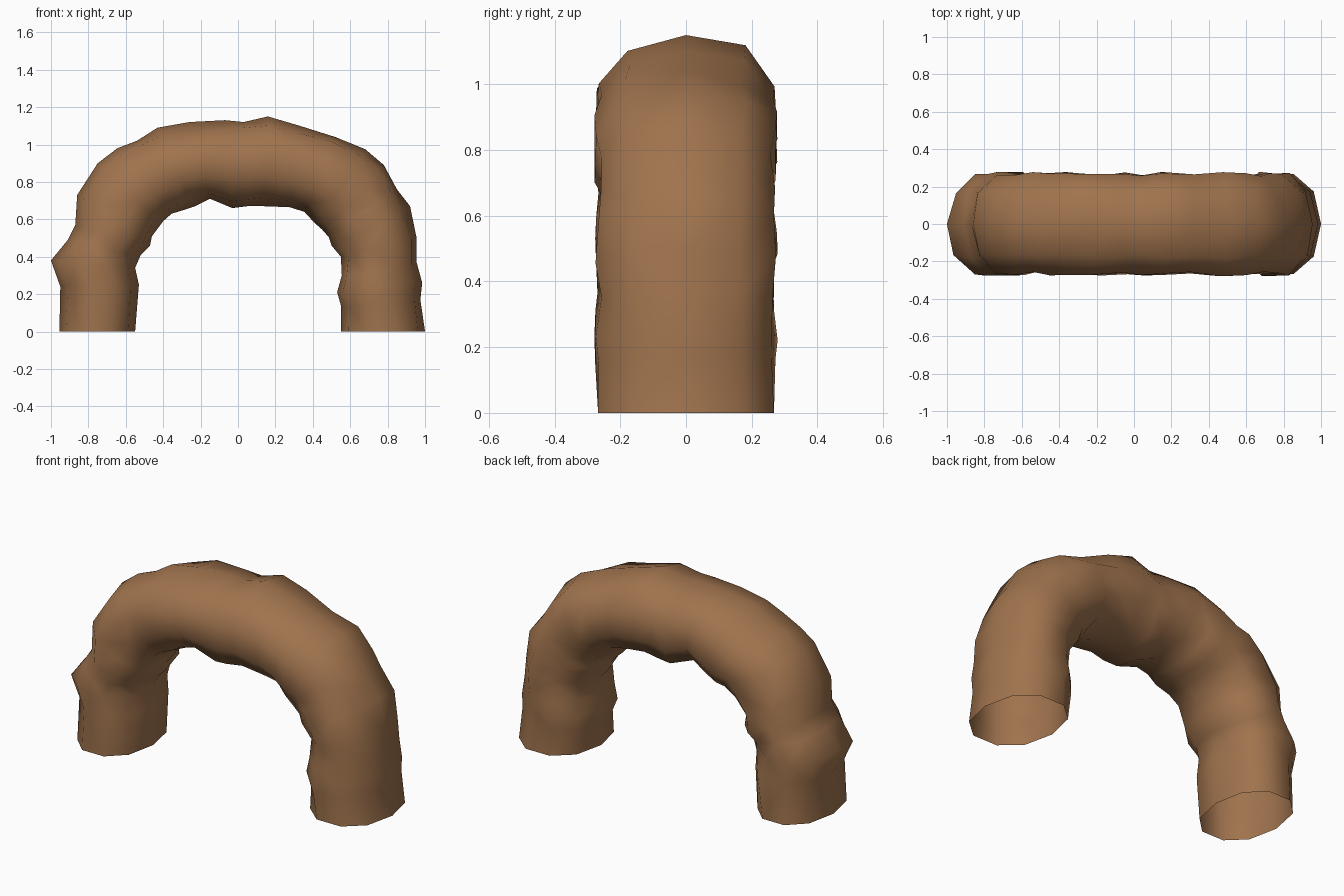
import bpy, bmesh, math, random
from mathutils import Vector

if "Cube" in bpy.data.objects:
    bpy.data.objects.remove(bpy.data.objects["Cube"])

random.seed(4)
SIDES = 10
HALF_DEPTH = 0.28

# Stations along the arch: outer x, outer z, inner x, inner z
STATIONS = [
    (-0.955, 0.00, -0.55, 0.00), (-0.95, 0.24, -0.53, 0.25),
    (-1.00, 0.38, -0.55, 0.34), (-0.91, 0.49, -0.52, 0.41),
    (-0.87, 0.57, -0.47, 0.46), (-0.86, 0.73, -0.46, 0.51),
    (-0.75, 0.90, -0.40, 0.59), (-0.645, 0.98, -0.355, 0.63),
    (-0.54, 1.02, -0.29, 0.65), (-0.43, 1.09, -0.23, 0.67),
    (-0.26, 1.12, -0.15, 0.71), (-0.07, 1.13, -0.03, 0.66),
    (0.03, 1.12, 0.05, 0.67), (0.16, 1.15, 0.14, 0.67),
    (0.33, 1.10, 0.275, 0.665), (0.52, 1.04, 0.355, 0.64),
    (0.68, 0.975, 0.41, 0.58), (0.78, 0.89, 0.45, 0.545),
    (0.85, 0.76, 0.485, 0.505), (0.92, 0.67, 0.50, 0.46),
    (0.955, 0.50, 0.55, 0.40), (0.955, 0.37, 0.555, 0.30),
    (0.985, 0.26, 0.53, 0.21), (0.975, 0.17, 0.55, 0.14),
    (1.00, 0.00, 0.55, 0.00),
]


def bulge(v):
    """Slightly squared-off circle coordinate."""
    return math.copysign(abs(v) ** 0.9, v) if abs(v) > 1e-6 else 0.0


clay = bpy.data.materials.new("brown_earth")
clay.diffuse_color = (0.35, 0.172, 0.075, 1)
clay.use_nodes = True
clay.node_tree.nodes["Principled BSDF"].inputs["Base Color"].default_value = clay.diffuse_color

# Rough open tube swept along the stations
bm = bmesh.new()
rings = []
for n, (ox, oz, ix, iz) in enumerate(STATIONS):
    outer, inner = Vector((ox, 0, oz)), Vector((ix, 0, iz))
    centre, radial = (outer + inner) / 2, (outer - inner) / 2
    at_foot = n in (0, len(STATIONS) - 1)
    ring = []
    for k in range(SIDES):
        a = 2 * math.pi * k / SIDES
        p = centre + radial * bulge(math.cos(a))
        p.y = HALF_DEPTH * bulge(math.sin(a))
        # Lumpy flanks; the crest, underside line and feet stay put
        if k not in (0, SIDES // 2) and not at_foot:
            p += Vector([random.uniform(-0.012, 0.012) for _ in range(3)])
        ring.append(bm.verts.new(p))
    rings.append(ring)

for r0, r1 in zip(rings, rings[1:]):
    for k in range(SIDES):
        j = (k + 1) % SIDES
        bm.faces.new((r0[k], r0[j], r1[j], r1[k]))
bmesh.ops.recalc_face_normals(bm, faces=bm.faces)

# Make sure the normals point away from the tube's centre line
bm.faces.ensure_lookup_table()
side = max(bm.faces, key=lambda f: f.calc_center_median().y)
if side.normal.y < 0:
    bmesh.ops.reverse_faces(bm, faces=bm.faces)
bmesh.ops.triangulate(bm, faces=bm.faces)
for f in bm.faces:
    f.smooth = True

mesh = bpy.data.meshes.new("rough_arch")
bm.to_mesh(mesh)
bm.free()
mesh.materials.append(clay)
arch = bpy.data.objects.new("rough_arch", mesh)
bpy.context.collection.objects.link(arch)
